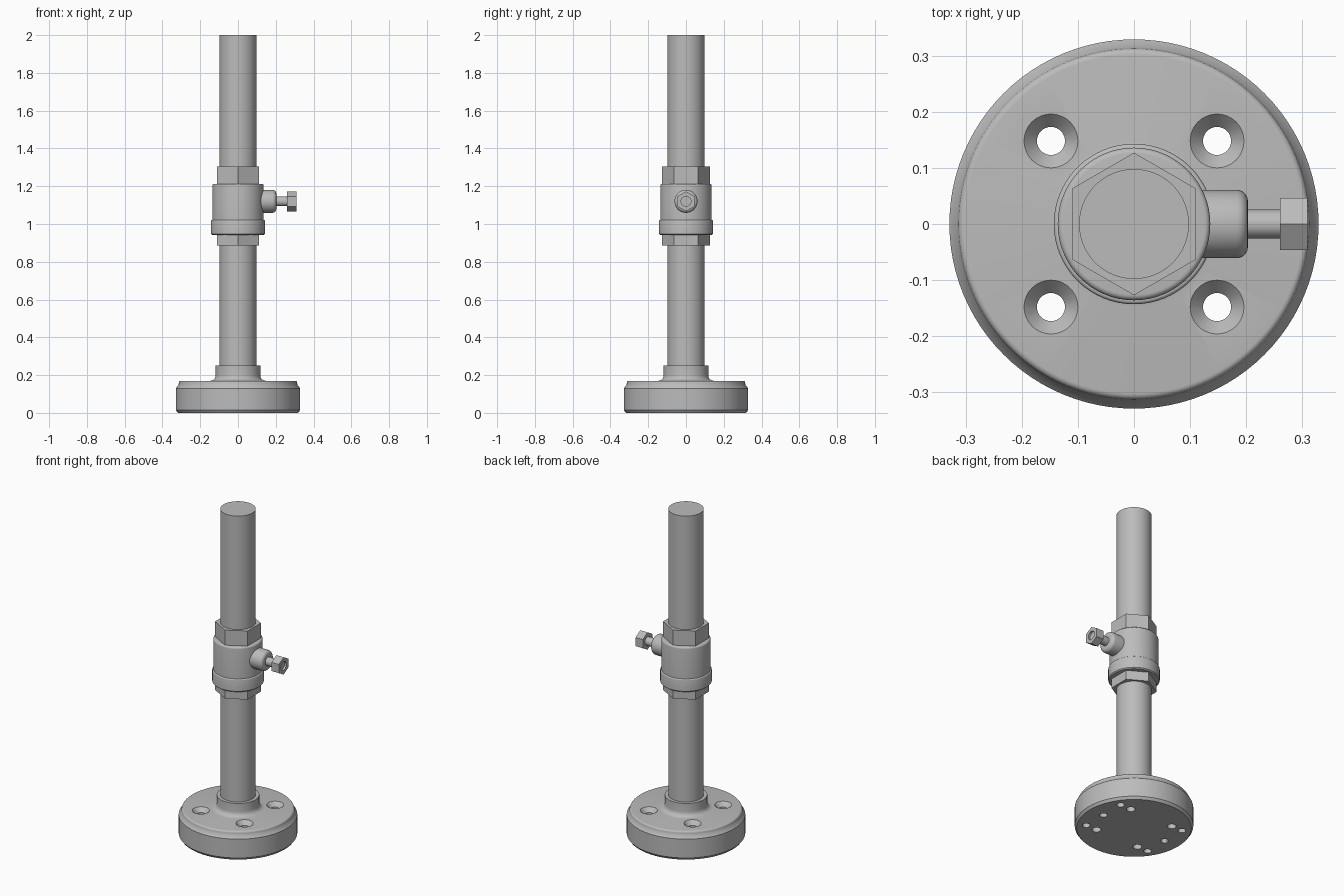
import bpy, bmesh, math
from mathutils import Matrix

cube = bpy.data.objects.get("Cube")
if cube:
    bpy.data.objects.remove(cube, do_unlink=True)

steel = bpy.data.materials.new("grey_steel")
steel.use_nodes = True
GREY = (0.5, 0.5, 0.5, 1)
steel.diffuse_color = GREY
steel.node_tree.nodes["Principled BSDF"].inputs["Base Color"].default_value = GREY

SCREW_Z = 1.12


def lathe(name, profile, sides=64, place=Matrix()):
    """Turn a (radius, height) profile around z; its ends are closed on the axis."""
    points = [(0, profile[0][1])] + profile + [(0, profile[-1][1])]
    bm = bmesh.new()
    verts = [bm.verts.new((r, 0, z)) for r, z in points]
    edges = [bm.edges.new(pair) for pair in zip(verts, verts[1:])]
    bmesh.ops.spin(bm, geom=verts + edges, cent=(0, 0, 0), axis=(0, 0, 1),
                   angle=math.tau, steps=sides)
    bmesh.ops.remove_doubles(bm, verts=bm.verts, dist=1e-5)
    bmesh.ops.recalc_face_normals(bm, faces=bm.faces)
    bm.transform(place)
    mesh = bpy.data.meshes.new(name)
    bm.to_mesh(mesh)
    bm.free()
    mesh.materials.append(steel)
    obj = bpy.data.objects.new(name, mesh)
    bpy.context.collection.objects.link(obj)
    return obj


def select(obj):
    bpy.ops.object.select_all(action='DESELECT')
    obj.select_set(True)
    bpy.context.view_layer.objects.active = obj


def cut(obj, cutter):
    """Bore the cutter out of obj and discard it."""
    cutter.hide_render = True
    mod = obj.modifiers.new("bore", 'BOOLEAN')
    mod.operation, mod.solver, mod.object = 'DIFFERENCE', 'EXACT', cutter
    select(obj)
    bpy.ops.object.modifier_apply(modifier=mod.name)
    bpy.data.objects.remove(cutter, do_unlink=True)


def finish(obj):
    select(obj)
    bpy.ops.object.shade_smooth_by_angle(angle=math.radians(32))


def cylinder(radius, low, high):
    return [(radius, low), (radius, high)]


def fillet(cr, cz, radius, start, end, steps=5):
    """Arc of profile points around (cr, cz), angles in degrees."""
    angles = [math.radians(start + (end - start) * i / steps) for i in range(steps + 1)]
    return [(cr + radius * math.cos(a), cz + radius * math.sin(a)) for a in angles]


# Round foot with chamfered rim, and a neck blended into its top
base = lathe("base_flange",
             [(0.318, 0), (0.329, 0.015), (0.329, 0.13), (0.315, 0.147)]
             + fillet(0.302, 0.159, 0.011, 0, 90)
             + fillet(0.147, 0.199, 0.029, 270, 180)
             + [(0.118, 0.25)], 96)

# Countersunk through holes and blind holes underneath
for sx in (-1, 1):
    for sy in (-1, 1):
        spot = Matrix.Translation((sx * 0.148, sy * 0.148, 0))
        cut(base, lathe("bolt_cutter", [(0.025, -0.02), (0.025, 0.145),
                                        (0.048, 0.17), (0.048, 0.19)], 32, spot))
    for y in (-0.148, 0, 0.148):
        spot = Matrix.Translation((sx * 0.222, y, 0))
        cut(base, lathe("pin_cutter", cylinder(0.022, -0.02, 0.08), 24, spot))

# Upright post
post = lathe("post", cylinder(0.098, 0.2, 2.0))

# Clamp: hexagons above and below a round body with a wider ring
quarter = Matrix.Rotation(math.pi / 2, 4, 'Z')
lower_hex = lathe("lower_hex", cylinder(0.127, 0.885, 0.96), 6, quarter)
upper_hex = lathe("upper_hex", cylinder(0.127, 1.19, 1.305), 6, quarter)
ring = lathe("clamp_ring", [(0.137, 0.942), (0.143, 0.948)]
             + fillet(0.137, 1.015, 0.006, 0, 90, 3))
body = lathe("clamp_body", [(0.136, 1.0)] + fillet(0.126, 1.203, 0.01, 0, 90))

# Side locking screw along +x
side = Matrix.Translation((0, 0, SCREW_Z)) @ Matrix.Rotation(math.pi / 2, 4, 'Y')
boss = lathe("screw_boss", [(0.061, 0.1)] + fillet(0.041, 0.183, 0.02, 0, 90), 48, side)
shank = lathe("screw_shank", cylinder(0.026, 0.19, 0.27), 32, side)
head = lathe("screw_head", cylinder(0.053, 0.26, 0.309), 6, side)
cut(head, lathe("socket_cutter", cylinder(0.026, 0.297, 0.33), 32, side))

for part in (base, post, lower_hex, upper_hex, ring, body, boss, shank, head):
    finish(part)
